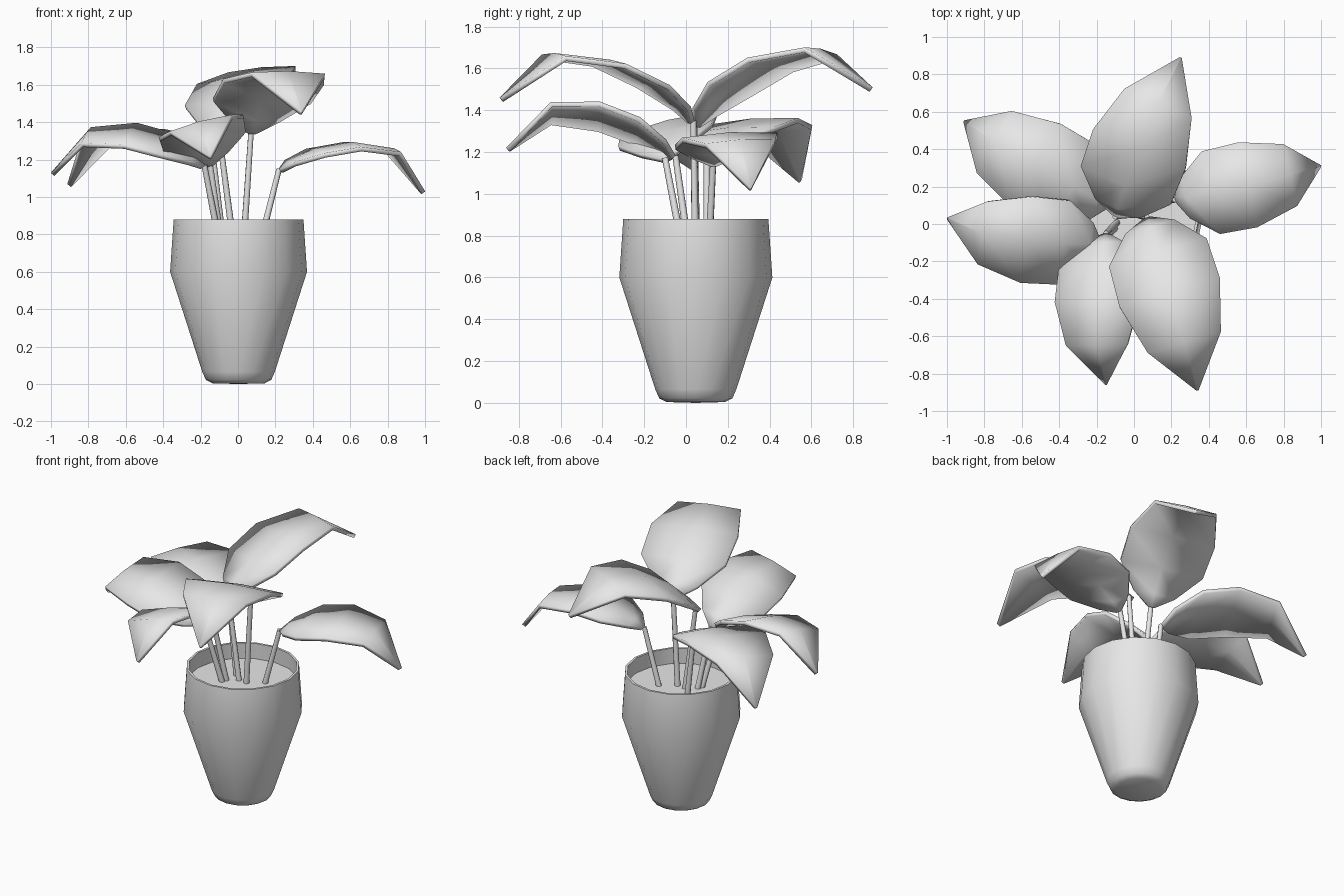
import bpy, bmesh, math
from mathutils import Vector, Matrix

if "Cube" in bpy.data.objects:
    bpy.data.objects.remove(bpy.data.objects["Cube"], do_unlink=True)

grey = bpy.data.materials.new("light_grey")
grey.use_nodes = True
grey.diffuse_color = (0.8, 0.8, 0.8, 1)
grey.node_tree.nodes["Principled BSDF"].inputs["Base Color"].default_value = grey.diffuse_color


def add_object(name, bm, angle):
    mesh = bpy.data.meshes.new(name)
    bm.to_mesh(mesh)
    bm.free()
    mesh.materials.append(grey)
    obj = bpy.data.objects.new(name, mesh)
    bpy.context.collection.objects.link(obj)
    bpy.ops.object.select_all(action='DESELECT')
    obj.select_set(True)
    bpy.context.view_layer.objects.active = obj
    bpy.ops.object.shade_smooth_by_angle(angle=math.radians(angle))
    return obj


def lathe(name, profile, centre, sides, angle):
    bm = bmesh.new()
    verts = [bm.verts.new((r, 0, z)) for r, z in profile]
    edges = [bm.edges.new(pair) for pair in zip(verts, verts[1:])]
    bmesh.ops.spin(bm, geom=verts + edges, cent=(0, 0, 0), axis=(0, 0, 1),
                   angle=math.tau, steps=sides, use_duplicate=False)
    bmesh.ops.remove_doubles(bm, verts=bm.verts, dist=0.0005)
    bmesh.ops.recalc_face_normals(bm, faces=bm.faces)
    bmesh.ops.translate(bm, verts=bm.verts, vec=centre)
    return add_object(name, bm, angle)


def add_stem(name, foot, top):
    foot, top = Vector(foot), Vector(top)
    axis = top - foot
    place = Matrix.Translation((foot + top) / 2) @ axis.to_track_quat('Z', 'Y').to_matrix().to_4x4()
    bm = bmesh.new()
    bmesh.ops.create_cone(bm, cap_ends=True, segments=8, radius1=0.018,
                          radius2=0.015, depth=axis.length, matrix=place)
    add_object(name, bm, 50)


# Leaf stations: distance along, half width, arch height (all relative to length)
STATIONS = [(0, 0.02, 0), (0.06, 0.14, 0.07), (0.22, 0.28, 0.17),
            (0.46, 0.288, 0.25), (0.75, 0.21, 0.25), (1, 0.006, 0)]


def add_leaf(name, base, tip, roll):
    base, tip = Vector(base), Vector(tip)
    chord = tip - base
    side = chord.cross(Vector((0, 0, 1))).normalized()
    # Rolling about the chord tips one edge up and bows the leaf sideways
    side = Matrix.Rotation(math.radians(roll), 3, chord) @ side
    normal = side.cross(chord.normalized())
    size = chord.length
    bm = bmesh.new()
    rows = []
    for t, w, h in STATIONS:
        mid = base + chord * t + normal * h * size
        rows.append([bm.verts.new(mid + side * s * w * size - normal * 0.05 * w * s * s)
                     for s in (-1, 0, 1)])
    for a, b in zip(rows, rows[1:]):
        for i in range(2):
            bm.faces.new((a[i], a[i + 1], b[i + 1], b[i]))
    obj = add_object(name, bm, 60)
    solid = obj.modifiers.new("thickness", 'SOLIDIFY')
    solid.thickness = 0.025
    solid.offset = -1


# Pot with a hollow rim, and the soil inside it
POT_CENTRE = (0.003, 0.047, 0)
lathe("pot", [(0, 0), (0.14, 0.004), (0.175, 0.022), (0.194, 0.065), (0.366, 0.6),
              (0.347, 0.88), (0.332, 0.88), (0.338, 0.75)], POT_CENTRE, 16, 60)
lathe("soil", [(0.339, 0.775), (0, 0.775)], POT_CENTRE, 16, 30)

# Each leaf: stem foot, leaf base, leaf tip, roll in degrees
LEAVES = {
    "back": ((-0.025, 0.05), (-0.1, 0.04, 1.33), (0.25, 0.89, 1.51), -5),
    "front_left": ((0.03, 0.045), (0.07, 0.035, 1.35), (0.34, -0.89, 1.46), -1),
    "front_right": ((-0.09, 0.01), (-0.15, -0.05, 1.18), (-0.15, -0.86, 1.22), 15),
    "right": ((-0.1, -0.02), (-0.18, -0.1, 1.17), (-1, 0.03, 1.13), -14),
    "back_right": ((-0.08, 0.1), (-0.13, 0.1, 1.19), (-0.91, 0.55, 1.07), -4),
    "left": ((0.12, 0.11), (0.22, 0.13, 1.15), (1, 0.31, 1.03), 3),
}
for place, (foot, base, tip, roll) in LEAVES.items():
    add_stem(place + "_stem", (*foot, 0.755), base)
    add_leaf(place + "_leaf", base, tip, roll)
